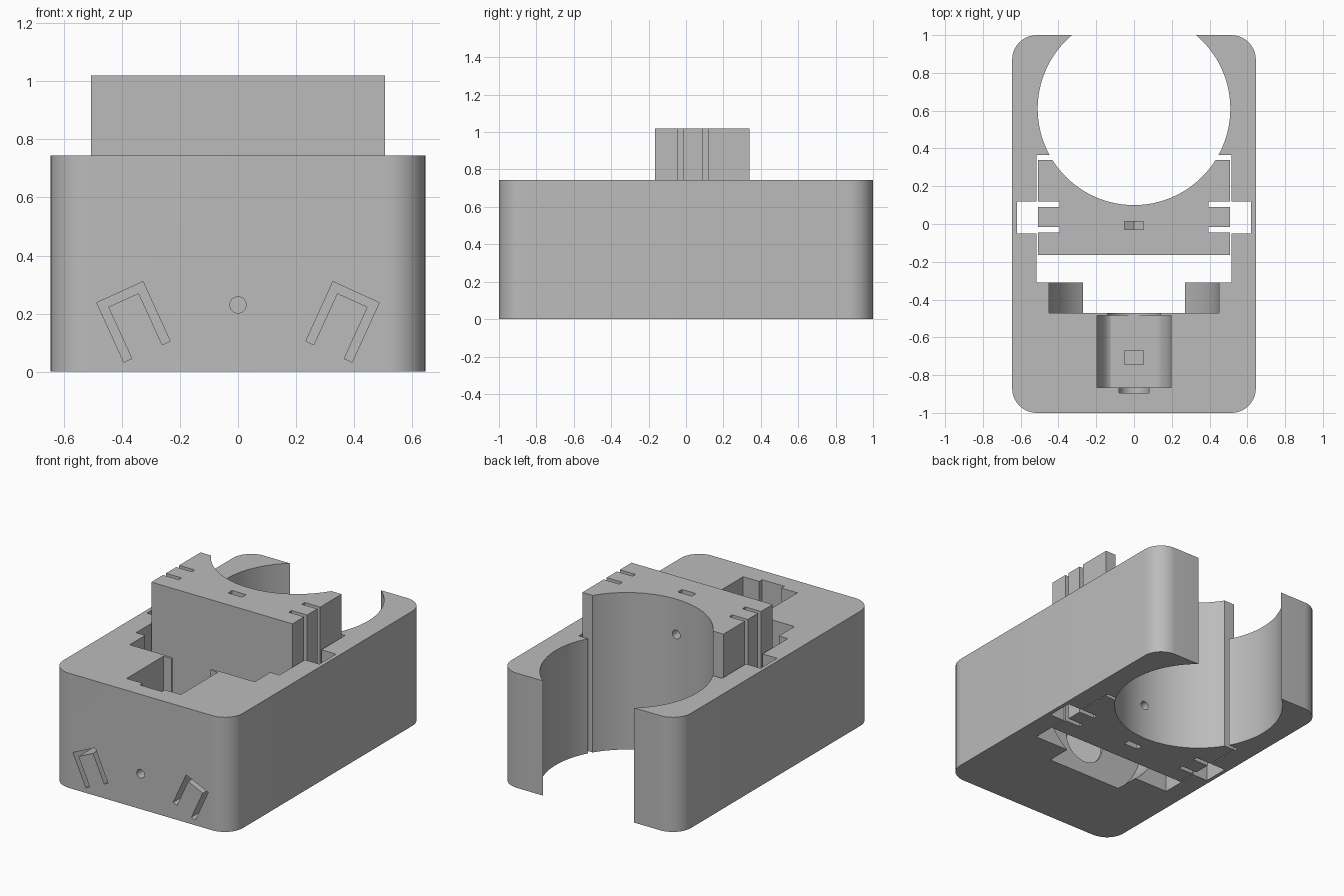
import bpy, bmesh, math
from mathutils import Matrix, Vector

cube = bpy.data.objects.get("Cube")
if cube:
    bpy.data.objects.remove(cube, do_unlink=True)

grey = bpy.data.materials.new("plain_grey")
grey.use_nodes = True
grey.diffuse_color = (0.5, 0.5, 0.5, 1)
grey.node_tree.nodes["Principled BSDF"].inputs["Base Color"].default_value = (0.5, 0.5, 0.5, 1)

HEIGHT = 0.745
TOP = 1.2      # cutters rise past every part


def prism(name, pts, lo, hi, axis="z"):
    """Extrude a 2D outline along z (points are x, y) or along y (points are x, z)."""
    bm = bmesh.new()
    place = (lambda a, b: (a, b, lo)) if axis == "z" else (lambda a, b: (a, lo, b))
    step = (0, 0, hi - lo) if axis == "z" else (0, hi - lo, 0)
    face = bm.faces.new([bm.verts.new(place(a, b)) for a, b in pts])
    ext = bmesh.ops.extrude_face_region(bm, geom=[face], use_keep_orig=True)
    bmesh.ops.translate(bm, vec=step, verts=[v for v in ext["geom"] if isinstance(v, bmesh.types.BMVert)])
    bmesh.ops.recalc_face_normals(bm, faces=bm.faces)
    mesh = bpy.data.meshes.new(name)
    bm.to_mesh(mesh)
    bm.free()
    mesh.materials.append(grey)
    ob = bpy.data.objects.new(name, mesh)
    bpy.context.collection.objects.link(ob)
    return ob


def rect(x0, x1, y0, y1):
    return [(x0, y0), (x1, y0), (x1, y1), (x0, y1)]


def arc(cx, cy, r, start, end, n):
    angles = [math.radians(start + (end - start) * i / n) for i in range(n + 1)]
    return [(cx + r * math.cos(a), cy + r * math.sin(a)) for a in angles]


def circle(cx, cy, r, n, start=0):
    return arc(cx, cy, r, start, start + 360, n)[:-1]


def trough(r, cz, floor=-1):
    """Round-bottomed outline open to the top, optionally with a flat floor."""
    low = [(x, max(z, floor)) for x, z in arc(0, cz, r, 180, 360, 32)]
    return low + [(r, TOP), (-r, TOP)]


def carve(ob, cutters):
    for c in cutters:
        c.hide_render = True
        mod = ob.modifiers.new("cut", "BOOLEAN")
        mod.operation, mod.solver, mod.object = "DIFFERENCE", "EXACT", c
    bpy.context.view_layer.update()
    done = bpy.data.meshes.new_from_object(ob.evaluated_get(bpy.context.evaluated_depsgraph_get()))
    ob.modifiers.clear()
    ob.data = done
    for c in cutters:
        bpy.data.objects.remove(c, do_unlink=True)
    bpy.ops.object.select_all(action="DESELECT")
    ob.select_set(True)
    bpy.context.view_layer.objects.active = ob
    bpy.ops.object.shade_smooth_by_angle(angle=math.radians(25))


def bore():
    return prism("bore_cutter", circle(0, 0.61, 0.51, 96), -0.2, TOP)


# Housing with rounded upright corners
W, R = 0.645, 0.13
outline = []
for i, (sx, sy) in enumerate([(1, 1), (-1, 1), (-1, -1), (1, -1)]):
    outline += arc(sx * (W - R), sy * (1 - R), R, i * 90, i * 90 + 90, 10)
housing = prism("housing", outline, 0, HEIGHT)

cutters = [
    bore(),
    # sliding block channel and its side pockets
    prism("channel_cutter", rect(-0.515, 0.515, -0.31, 0.365), -0.2, TOP),
    prism("pocket_cutter", rect(-0.62, 0.62, -0.05, 0.12), -0.2, TOP),
    # round-bottomed recess ahead of the channel
    prism("recess_cutter", trough(0.45, 0.36), -0.47, -0.2, "y"),
    # motor bay with a neck at each end and a hollow in its floor
    prism("bay_cutter", trough(0.195, 0.23, 0.085), -0.865, -0.485, "y"),
    prism("rear_neck_cutter", trough(0.14, 0.23), -0.6, -0.4, "y"),
    prism("front_neck_cutter", trough(0.08, 0.23), -0.895, -0.8, "y"),
    prism("floor_hollow_cutter", rect(-0.05, 0.05, -0.745, -0.67), 0.05, 0.2),
    # shaft hole in the front
    prism("shaft_cutter", circle(0, 0.23, 0.028, 24), -1.1, -0.8, "y"),
]

# Tilted U-shaped grooves in the front
wide, tall, t = 0.175, 0.225, 0.03
u_shape = [(0, 0), (wide, 0), (wide, -tall), (wide - t, -tall),
           (wide - t, -t), (t, -t), (t, -tall), (0, -tall)]
turn = Matrix.Rotation(math.radians(-24.5), 2)
for side in (1, -1):
    turned = [turn @ Vector(p) for p in u_shape]
    pts = [(side * (p.x + 0.327), p.y + 0.31) for p in turned]
    cutters.append(prism("groove_cutter", pts, -1.1, -0.8, "y"))
carve(housing, cutters)

# Sliding clamp block with the same bore
BLOCK = 1.02
block = prism("clamp_block", rect(-0.507, 0.507, -0.165, 0.34), 0, BLOCK)
cutters = [bore()]
for side in (1, -1):
    for y in (-0.045, 0.09):
        xs = sorted((side * 0.395, side * 0.6))
        cutters.append(prism("notch_cutter", rect(*xs, y, y + 0.03), -0.2, TOP))

# Screw holes and nut traps, one from each end
for z, lo, hi in ((0.23, -0.2, 0.23), (BLOCK - 0.23, BLOCK - 0.23, TOP)):
    cutters.append(prism("screw_cutter", circle(0, z, 0.028, 24), -0.02, 0.3, "y"))
    nut = circle(0, z, 0.058, 6, 30)
    cutters.append(prism("nut_cutter", nut, -0.03, 0.012, "y"))
    cutters.append(prism("trap_cutter", rect(-0.0502, 0.0502, -0.03, 0.012), lo, hi))
carve(block, cutters)
